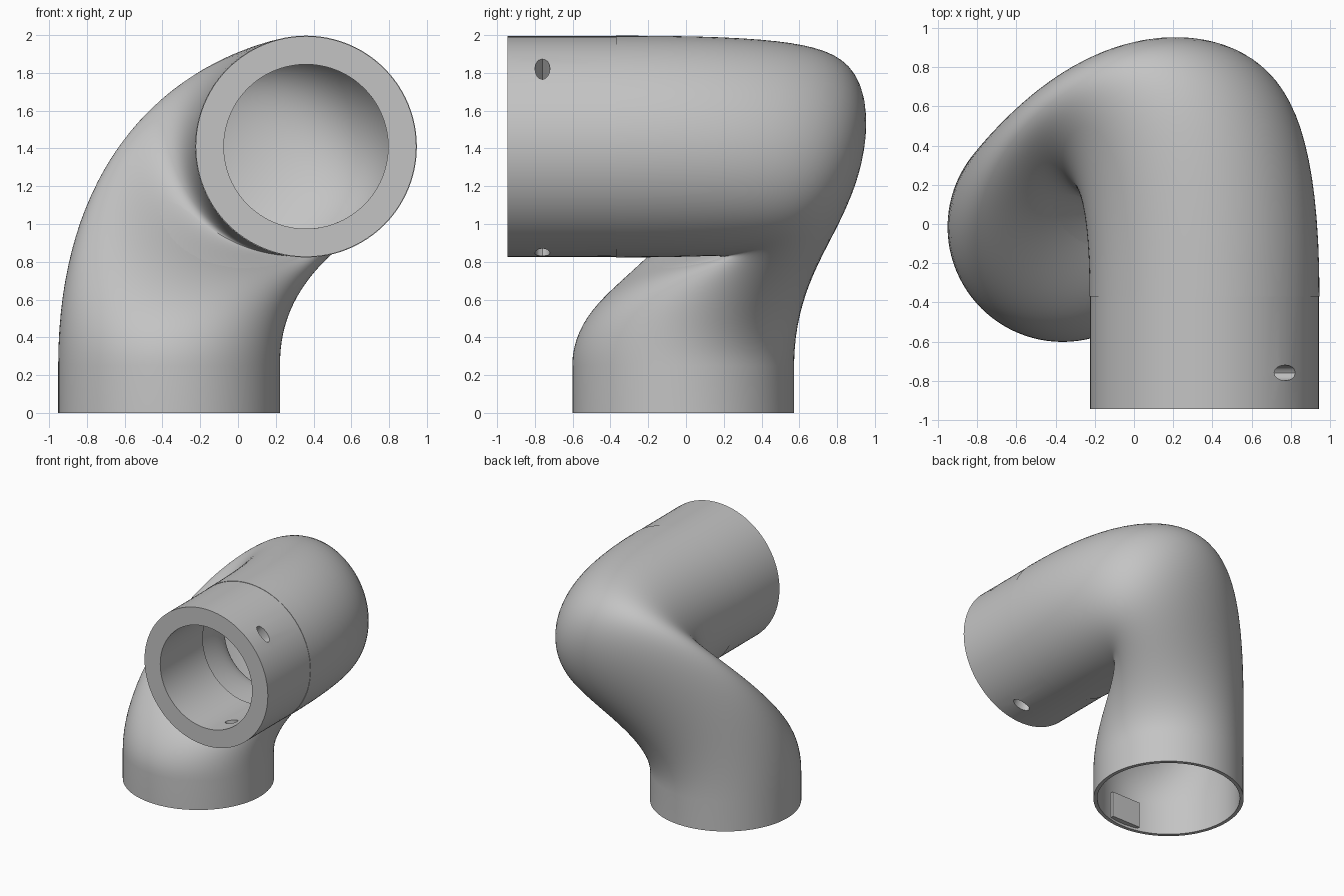
import bpy, bmesh, math
from mathutils import Vector, Matrix

if "Cube" in bpy.data.objects:
    bpy.data.objects.remove(bpy.data.objects["Cube"])

grey = bpy.data.materials.new("plain grey")
grey.use_nodes = True
grey.diffuse_color = (0.55, 0.55, 0.55, 1)
grey.node_tree.nodes["Principled BSDF"].inputs["Base Color"].default_value = (0.55, 0.55, 0.55, 1)

N = 96                                # sides of the pipe
BASE = Vector((-0.365, -0.015, 0))    # centre of the lower opening
MOUTH = Vector((0.36, 0, 1.41))       # axis of the front collar
R, BORE, WALL = 0.587, 0.435, 0.03
SEAM, FRONT = -0.37, -0.945
HOLE_Y, HOLE_HALF = -0.76, 0.04       # position and half width of the screw holes
ANGLES = [math.tau * i / N for i in range(N)]


def base_ring(r, z):
    return [BASE + Vector((r * math.cos(a), r * math.sin(a), z)) for a in ANGLES]


def mouth_point(r, y, a):
    # turned by an eighth so the loft does not twist
    return MOUTH + Vector((r * math.cos(a - math.pi / 4), y, r * math.sin(a - math.pi / 4)))


def mouth_ring(r, y):
    return [mouth_point(r, y, a) for a in ANGLES]


def loft(r, steps=40):
    """Rings blending the upright lower opening into the forward mouth."""
    start, end = base_ring(r, 0.25), mouth_ring(r, SEAM)
    rings = []
    for k in range(steps + 1):
        t = k / steps
        ring = []
        for a, p0, p3 in zip(ANGLES, start, end):
            # outer side of the bend swings wide, inner side stays tight
            rise = (0.9 + 0.42 * math.cos(a - math.radians(155))
                    + 0.2 * math.cos(2 * (a - math.radians(145))))
            reach = 1.72 + 0.55 * math.cos(a - math.radians(105))
            p1, p2 = p0 + Vector((0, 0, rise)), p3 + Vector((0, reach, 0))
            ring.append(p0 * (1 - t) ** 3 + p1 * 3 * t * (1 - t) ** 2
                        + p2 * 3 * t * t * (1 - t) + p3 * t ** 3)
        rings.append(ring)
    return rings


def skin(rings):
    """Join successive rings, and the last to the first, with quads."""
    bm = bmesh.new()
    vs = [[bm.verts.new(p) for p in ring] for ring in rings]
    for lo, hi in zip(vs, vs[1:] + vs[:1]):
        for i in range(N):
            j = (i + 1) % N
            bm.faces.new((lo[i], lo[j], hi[j], hi[i]))
    return bm, vs


def finish(name, bm):
    bmesh.ops.recalc_face_normals(bm, faces=bm.faces)
    mesh = bpy.data.meshes.new(name)
    bm.to_mesh(mesh)
    bm.free()
    mesh.materials.append(grey)
    ob = bpy.data.objects.new(name, mesh)
    bpy.context.collection.objects.link(ob)
    return ob


def smooth(ob):
    bpy.ops.object.select_all(action='DESELECT')
    ob.select_set(True)
    bpy.context.view_layer.objects.active = ob
    bpy.ops.object.shade_smooth_by_angle(angle=math.radians(35))


# Thin-walled elbow: outer skin, then inner skin back down to the lower rim
outer = [base_ring(R, 0)] + loft(R)
inner = [base_ring(R - WALL, 0)] + loft(R - WALL)
bm, _ = skin(outer + inner[::-1])
smooth(finish("elbow", bm))

# Thick front collar with a narrower bore, extra rings where the holes go
hole_ys = [HOLE_Y + HOLE_HALF * v for v in (1, 0.5, 0, -0.5, -1)]
ys = [SEAM] + hole_ys + [FRONT]
RC = R - 0.003
bm, vs = skin([mouth_ring(RC, y) for y in ys] + [mouth_ring(BORE, y) for y in ys[::-1]])
walls = [(RC, vs[1:6]), (BORE, vs[8:13][::-1])]

# Two oval screw holes: open a 4 x 4 patch in both walls and join the rims
border = ([(u, -2) for u in range(-2, 2)] + [(2, v) for v in range(-2, 2)]
          + [(u, 2) for u in range(2, -2, -1)] + [(-2, v) for v in range(2, -2, -1)])
for deg in (45, -75):
    mid = round((deg + 45) / 360 * N)
    rims = []
    for r, rows in walls:
        patch = {rows[v + 2][(mid + u) % N] for u in range(-2, 3) for v in range(-2, 3)}
        rim = []
        for u, v in border:
            vert = rows[v + 2][(mid + u) % N]
            size = math.hypot(u, v)
            vert.co = mouth_point(r, HOLE_Y - HOLE_HALF * v / size,
                                  math.tau / N * (mid + 2 * u / size))
            rim.append(vert)
        bmesh.ops.delete(bm, geom=[f for f in bm.faces if set(f.verts) <= patch],
                         context='FACES_ONLY')
        bmesh.ops.delete(bm, geom=list(patch - set(rim)), context='VERTS')
        rims.append(rim)
    for k in range(16):
        n = (k + 1) % 16
        bm.faces.new((rims[0][k], rims[0][n], rims[1][n], rims[1][k]))
smooth(finish("front_collar", bm))

# Small flat key inside the lower opening
bm = bmesh.new()
bmesh.ops.create_cube(bm, size=1)
bm.transform(Matrix.Translation(BASE + Vector((0, -0.54, 0.13))) @ Matrix.Diagonal((0.27, 0.05, 0.22, 1)))
finish("inner_key", bm)
